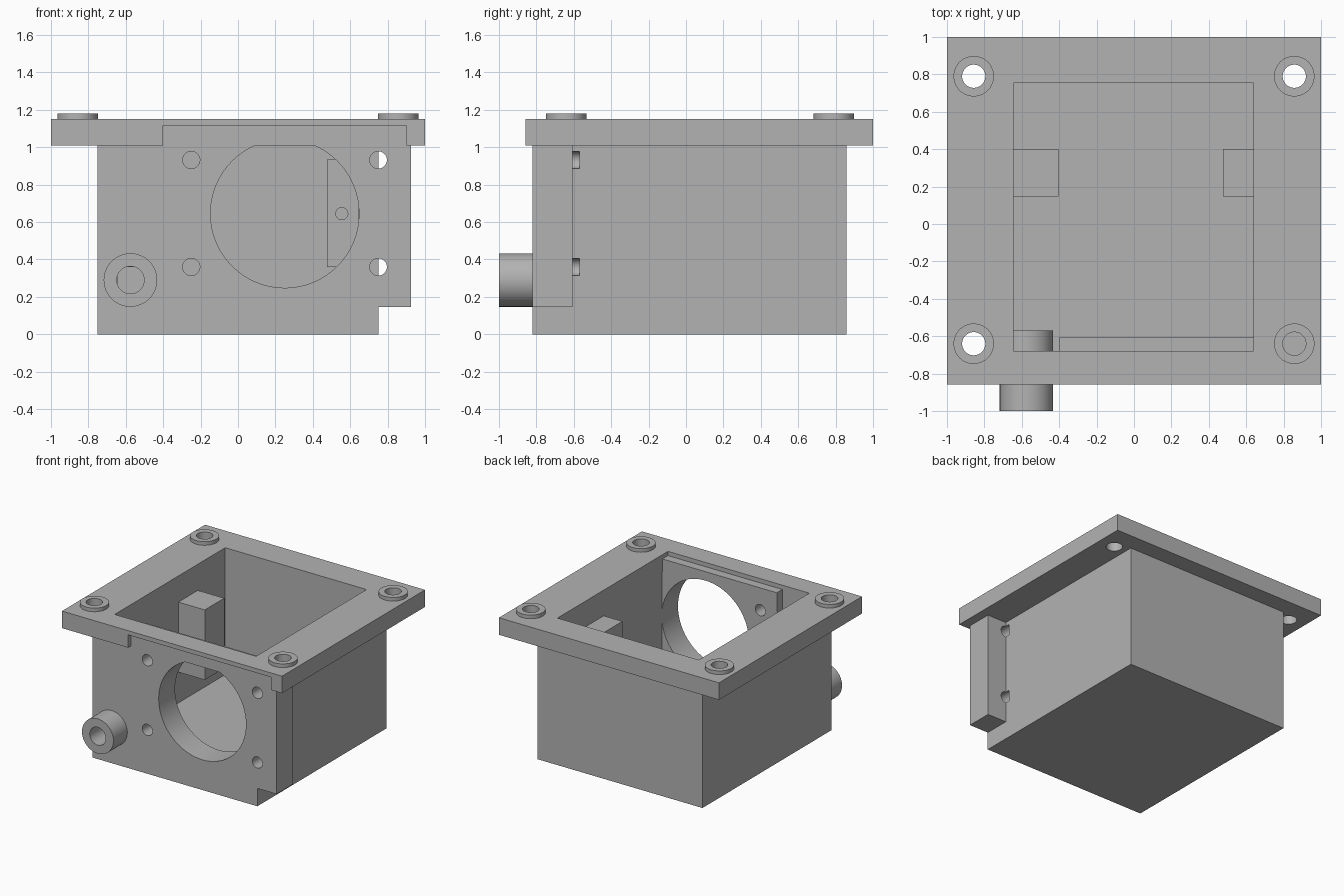
import bpy
from math import pi

old = bpy.data.objects.get("Cube")
if old:
    bpy.data.objects.remove(old, do_unlink=True)

grey = bpy.data.materials.new("plain grey")
grey.use_nodes = True
tone = (0.45, 0.45, 0.45, 1)
grey.diffuse_color = tone
grey.node_tree.nodes["Principled BSDF"].inputs["Base Color"].default_value = tone


def finish(ob, name):
    ob.name = name
    ob.data.materials.clear()
    ob.data.materials.append(grey)
    return ob


def box(name, x, y, z):
    """Box from (min, max) spans on each axis."""
    spans = (x, y, z)
    bpy.ops.mesh.primitive_cube_add(size=1, location=[(a + b) / 2 for a, b in spans])
    ob = bpy.context.object
    ob.scale = [b - a for a, b in spans]
    bpy.ops.object.transform_apply(location=True, rotation=False, scale=True)
    return finish(ob, name)


def rod(name, axis, a, b, r, span):
    """Cylinder along Y at (x, z) = (a, b), or along Z at (x, y) = (a, b)."""
    mid = sum(span) / 2
    along_y = axis == "Y"
    bpy.ops.mesh.primitive_cylinder_add(
        vertices=64, radius=r, depth=span[1] - span[0],
        location=(a, mid, b) if along_y else (a, b, mid),
        rotation=(pi / 2 if along_y else 0, 0, 0))
    bpy.ops.object.transform_apply(location=True, rotation=True, scale=True)
    return finish(bpy.context.object, name)


def combine(ob, tool, operation):
    """Apply one boolean and discard the tool."""
    tool.hide_render = True
    mod = ob.modifiers.new(operation, "BOOLEAN")
    mod.operation = operation
    mod.solver = "EXACT"
    mod.object = tool
    bpy.context.view_layer.objects.active = ob
    bpy.ops.object.modifier_apply(modifier=mod.name)
    bpy.data.objects.remove(tool, do_unlink=True)


def cut(ob, tool):
    combine(ob, tool, "DIFFERENCE")


def join(ob, tool):
    combine(ob, tool, "UNION")


# Open-topped housing with a thick front plate and a cable tube
housing = box("housing", (-0.75, 0.75), (-0.82, 0.857), (0, 1.01))
cut(housing, box("cavity", (-0.645, 0.645), (-0.68, 0.755), (0.107, 1.3)))
join(housing, box("front_plate", (-0.4, 0.925), (-0.82, -0.608), (0.147, 1.115)))
join(housing, rod("cable_tube", "Y", -0.575, 0.29, 0.143, (-1, -0.57)))

# Front openings: cable bore, large round port, four screw holes
cut(housing, rod("cable_bore", "Y", -0.575, 0.29, 0.073, (-1.1, -0.56)))
cut(housing, rod("round_port", "Y", 0.25, 0.645, 0.397, (-0.9, -0.57)))
for x in (-0.25, 0.75):
    for z in (0.36, 0.932):
        cut(housing, rod("screw_hole", "Y", x, z, 0.046, (-0.9, -0.57)))

# Top flange with its opening and the shallow relief above the front plate
flange = box("flange", (-1, 1), (-0.857, 1), (1.01, 1.15))
cut(flange, box("opening", (-0.645, 0.64), (-0.68, 0.755), (0.9, 1.3)))
cut(flange, box("relief", (-0.4, 0.9), (-0.95, -0.82), (0.9, 1.115)))

# Raised rings and mounting holes; the hole above the plate is blind
for x in (-0.857, 0.857):
    for y in (-0.64, 0.79):
        join(flange, rod("ring", "Z", x, y, 0.108, (1.1, 1.18)))
        bottom = 1.11 if x > 0 and y < 0 else 0.9
        cut(flange, rod("mount_hole", "Z", x, y, 0.062, (bottom, 1.3)))

# Inner support blocks, each with a small pilot hole
for name, span, x in (("right_block", (-0.65, -0.405), -0.525),
                      ("left_block", (0.475, 0.65), 0.555)):
    block = box(name, span, (0.147, 0.4), (0.36, 0.935))
    cut(block, rod("pilot_hole", "Y", x, 0.645, 0.032, (0.1, 0.3)))

# Smooth the round walls and keep the edges crisp
for ob in bpy.data.objects:
    if ob.type == "MESH" and grey.name in ob.data.materials:
        bpy.ops.object.select_all(action="DESELECT")
        ob.select_set(True)
        bpy.context.view_layer.objects.active = ob
        bpy.ops.object.shade_smooth_by_angle(angle=pi / 6)
